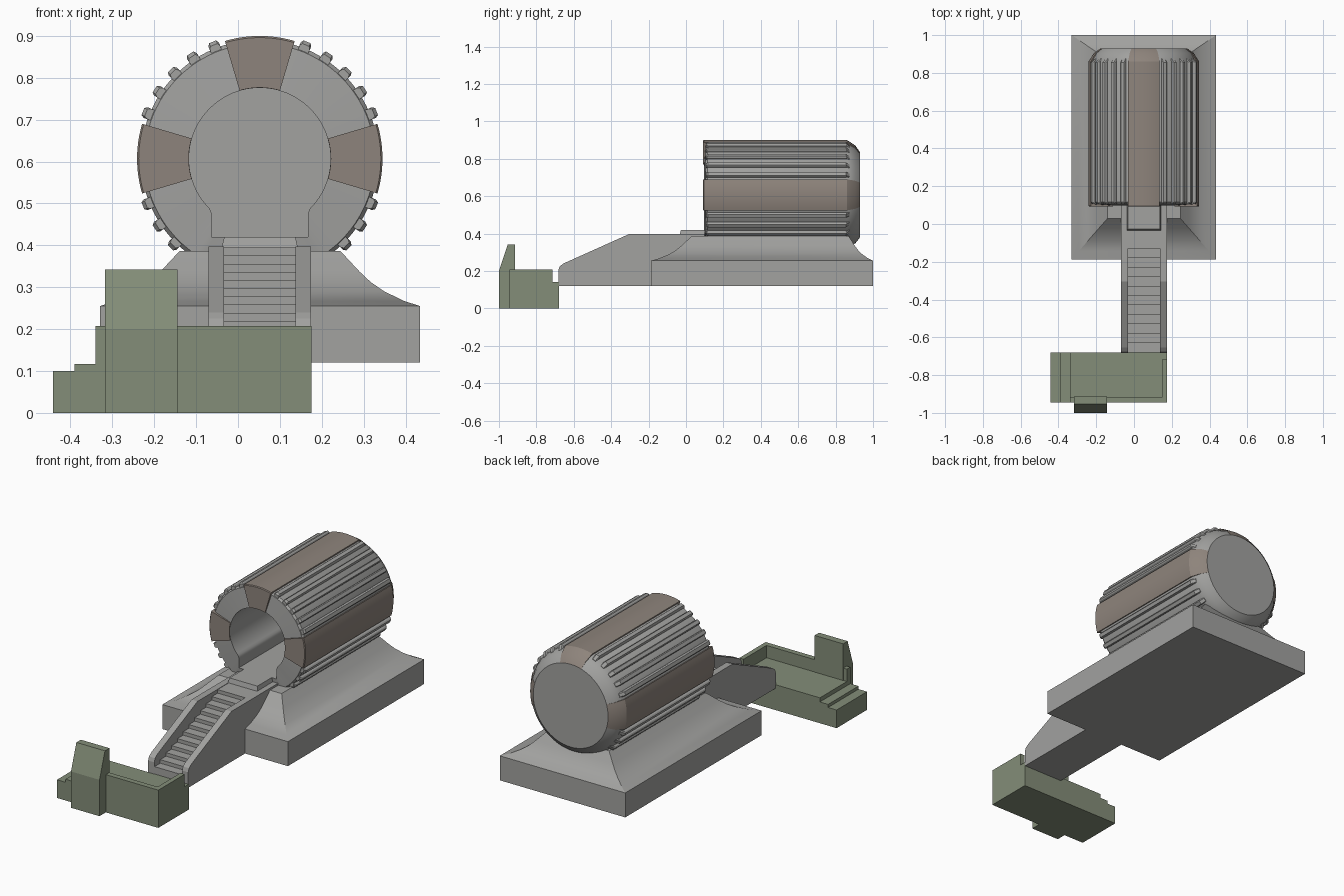
import bpy, bmesh
from math import sin, cos, pi, radians, atan2

if "Cube" in bpy.data.objects:
    bpy.data.objects.remove(bpy.data.objects["Cube"])

CX, CZ = 0.052, 0.607      # axis of the drum (runs along y)


def material(name, rgb):
    m = bpy.data.materials.new(name)
    m.diffuse_color = (*rgb, 1)
    m.use_nodes = True
    m.node_tree.nodes["Principled BSDF"].inputs["Base Color"].default_value = m.diffuse_color
    return m


BROWN = material("brown_panel", (0.27, 0.23, 0.20))
GREY = material("metal_grey", (0.36, 0.36, 0.35))
GREEN = material("mossy_stone", (0.23, 0.27, 0.19))


def finish(name, bm, mat=None, smooth=None):
    bmesh.ops.recalc_face_normals(bm, faces=bm.faces[:])
    me = bpy.data.meshes.new(name)
    bm.to_mesh(me)
    bm.free()
    ob = bpy.data.objects.new(name, me)
    bpy.context.collection.objects.link(ob)
    if mat:
        me.materials.append(mat)
    if smooth:
        bpy.ops.object.select_all(action='DESELECT')
        ob.select_set(True)
        bpy.context.view_layer.objects.active = ob
        bpy.ops.object.shade_smooth_by_angle(angle=radians(smooth))
    return ob


def loft(name, rings, mat=None, smooth=None):
    """Skin a stack of closed point loops and cap both ends."""
    bm = bmesh.new()
    loops = [[bm.verts.new(p) for p in r] for r in rings]
    n = len(loops[0])
    for a, b in zip(loops, loops[1:]):
        for i in range(n):
            j = (i + 1) % n
            bm.faces.new((a[i], a[j], b[j], b[i]))
    bm.faces.new(loops[0])
    bm.faces.new(loops[-1])
    return finish(name, bm, mat, smooth)


def rect(x0, x1, y0, y1, z):
    return [(x0, y0, z), (x1, y0, z), (x1, y1, z), (x0, y1, z)]


def box(name, x0, x1, y0, y1, z0, z1, mat=None):
    return loft(name, [rect(x0, x1, y0, y1, z) for z in (z0, z1)], mat)


def extrude_x(name, profile, x0, x1, mat=None):
    return loft(name, [[(x, y, z) for y, z in profile] for x in (x0, x1)], mat)


def polar(a, r, y):
    return (CX + r * cos(a), y, CZ + r * sin(a))


# keyhole doorway radius: round above, square-cornered below
HOLE, HALF_W, SILL = 0.169, 0.115, 0.187


def door_radius(a):
    if sin(a) < -0.734:
        return min(HALF_W / max(abs(cos(a)), 1e-6), SILL / -sin(a))
    return HOLE


# drum body with tunnel
corner = atan2(-SILL, HALF_W) % (2 * pi)
angles = sorted([2 * pi * i / 96 for i in range(96)] + [corner, 3 * pi - corner])
drum = [(0.82, None), (0.097, None), (0.105, 0.275), (0.116, 0.284),
        (0.862, 0.284), (0.905, 0.26), (0.93, 0.228)]
loft("drum_body", [[polar(a, r or door_radius(a), y) for a in angles]
                   for y, r in drum], GREY, 35)

# smooth raised panels on top and both sides
panel = [(0.092, 0.1695), (0.092, 0.289), (0.096, 0.293), (0.86, 0.293),
         (0.905, 0.264), (0.93, 0.2285), (0.85, 0.27), (0.12, 0.27), (0.12, 0.172)]
for side, deg in (("right", 0), ("top", 90), ("left", 180)):
    arc = [radians(deg - 16.5 + 33 * i / 12) for i in range(13)]
    loft("panel_" + side, [[polar(a, r, y) for y, r in panel] for a in arc], BROWN, 25)

# five ribs in each diagonal quadrant
for q in range(4):
    for k in range(-2, 3):
        c = radians(45 + 90 * q + 11.5 * k)
        section = [(-0.048, 0.278), (-0.046, 0.294), (-0.03, 0.301),
                   (0.03, 0.301), (0.046, 0.294), (0.048, 0.278)]
        loft("rib", [[polar(c + d, r - s, y) for d, r in section]
                     for y, s in ((0.107, 0.008), (0.117, 0), (0.855, 0), (0.875, 0.022))], GREY)

# plinth: slab with concave slopes rising to the drum
slope = [(0, 0.12), (0, 0.255), (0.2, 0.267), (0.45, 0.29), (0.62, 0.312),
         (0.76, 0.337), (1, 0.386)]
loft("plinth", [rect(-0.33 + 0.19 * t, 0.435 - 0.19 * t,
                     -0.187 + 0.217 * t, 1.0 - 0.13 * t, z) for t, z in slope], GREY, 30)

# staircase: two side rails, steps, landing and door sill
rail = [(-0.682, 0.12), (-0.682, 0.205), (-0.675, 0.225), (-0.655, 0.24),
        (-0.305, 0.397), (0.1, 0.397), (0.1, 0.12)]
extrude_x("stair_rail_left", rail, -0.07, -0.033, GREY)
extrude_x("stair_rail_right", rail, 0.137, 0.174, GREY)
N = 12
steps = [(-0.68, 0.12)]
for i in range(N):
    z = 0.395 - 0.0195 * (N - 1 - i)
    steps += [(-0.68 + 0.05 * i, z), (-0.68 + 0.05 * (i + 1), z)]
steps += [(0.1, 0.395), (0.1, 0.12)]
extrude_x("stair_steps", steps, -0.033, 0.137, GREY)
loft("door_sill", [rect(-0.04, 0.144, -0.035, 0.11, 0.39),
                   rect(-0.033, 0.137, -0.027, 0.11, 0.42)], GREY)

# entrance platform with parapet and side steps
box("platform_floor", -0.34, 0.176, -0.945, -0.68, 0, 0.14, GREEN)
box("parapet_front", -0.34, 0.176, -0.945, -0.915, 0.14, 0.208, GREEN)
box("parapet_right", 0.15, 0.176, -0.915, -0.715, 0.14, 0.208, GREEN)
box("side_step_upper", -0.39, -0.34, -0.945, -0.68, 0, 0.117, GREEN)
box("side_step_lower", -0.442, -0.39, -0.945, -0.68, 0, 0.10, GREEN)

# sign pillar with sloped front
extrude_x("pillar", [(-1, 0), (-1, 0.2), (-0.953, 0.342), (-0.914, 0.342), (-0.914, 0)],
          -0.318, -0.144, GREEN)
